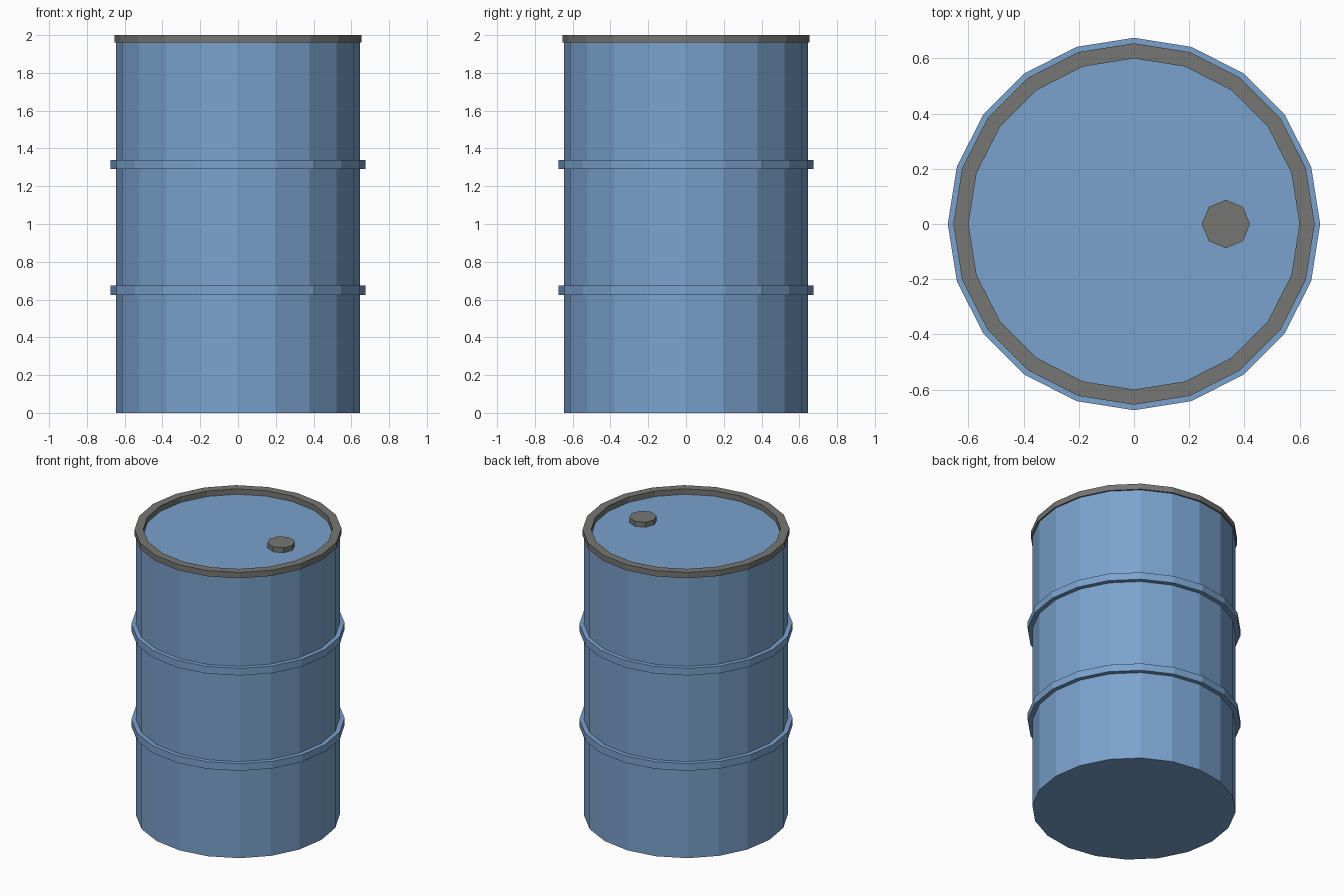
import bpy, bmesh, math

if "Cube" in bpy.data.objects:
    bpy.data.objects.remove(bpy.data.objects["Cube"])


def material(name, srgb):
    m = bpy.data.materials.new(name)
    lin = [(c / 255 / 12.92 if c < 10 else ((c / 255 + 0.055) / 1.055) ** 2.4) for c in srgb]
    m.diffuse_color = (*lin, 1.0)
    m.use_nodes = True
    m.node_tree.nodes["Principled BSDF"].inputs["Base Color"].default_value = m.diffuse_color
    return m


BLUE = material("blue paint", (122, 162, 205))
GREY = material("grey steel", (118, 118, 116))


def lathe(name, profile, sides, mat, closed=False, centre=(0, 0)):
    """Revolve (radius, z) points; open profiles get flat end caps."""
    bm = bmesh.new()
    rings = []
    for r, z in profile:
        rings.append([bm.verts.new((centre[0] + r * math.cos(math.tau * i / sides),
                                    centre[1] + r * math.sin(math.tau * i / sides), z))
                      for i in range(sides)])
    pairs = list(zip(rings, rings[1:]))
    if closed:
        pairs.append((rings[-1], rings[0]))
    else:
        bm.faces.new(rings[0][::-1])
        bm.faces.new(rings[-1])
    for a, b in pairs:
        for i in range(sides):
            j = (i + 1) % sides
            bm.faces.new((a[i], a[j], b[j], b[i]))
    bmesh.ops.recalc_face_normals(bm, faces=bm.faces)
    mesh = bpy.data.meshes.new(name)
    bm.to_mesh(mesh)
    bm.free()
    mesh.materials.append(mat)
    obj = bpy.data.objects.new(name, mesh)
    bpy.context.collection.objects.link(obj)
    return obj


def band(name, inner, outer, low, high, mat):
    return lathe(name, [(inner, low), (outer, low), (outer, high), (inner, high)],
                 20, mat, closed=True)


# Drum body with its flat lid
lathe("drum_body", [(0.645, 0), (0.645, 1.962)], 20, BLUE)

# Two raised hoops around the body
for name, z in (("lower_hoop", 0.649), ("upper_hoop", 1.315)):
    band(name, 0.64, 0.675, z - 0.025, z + 0.025, BLUE)

# Raised steel rim around the lid
band("top_rim", 0.60, 0.655, 1.96, 2.0, GREY)

# Octagonal filler cap
lathe("filler_cap", [(0.0875, 1.955), (0.0875, 1.997)], 8, GREY, centre=(0.333, 0))
